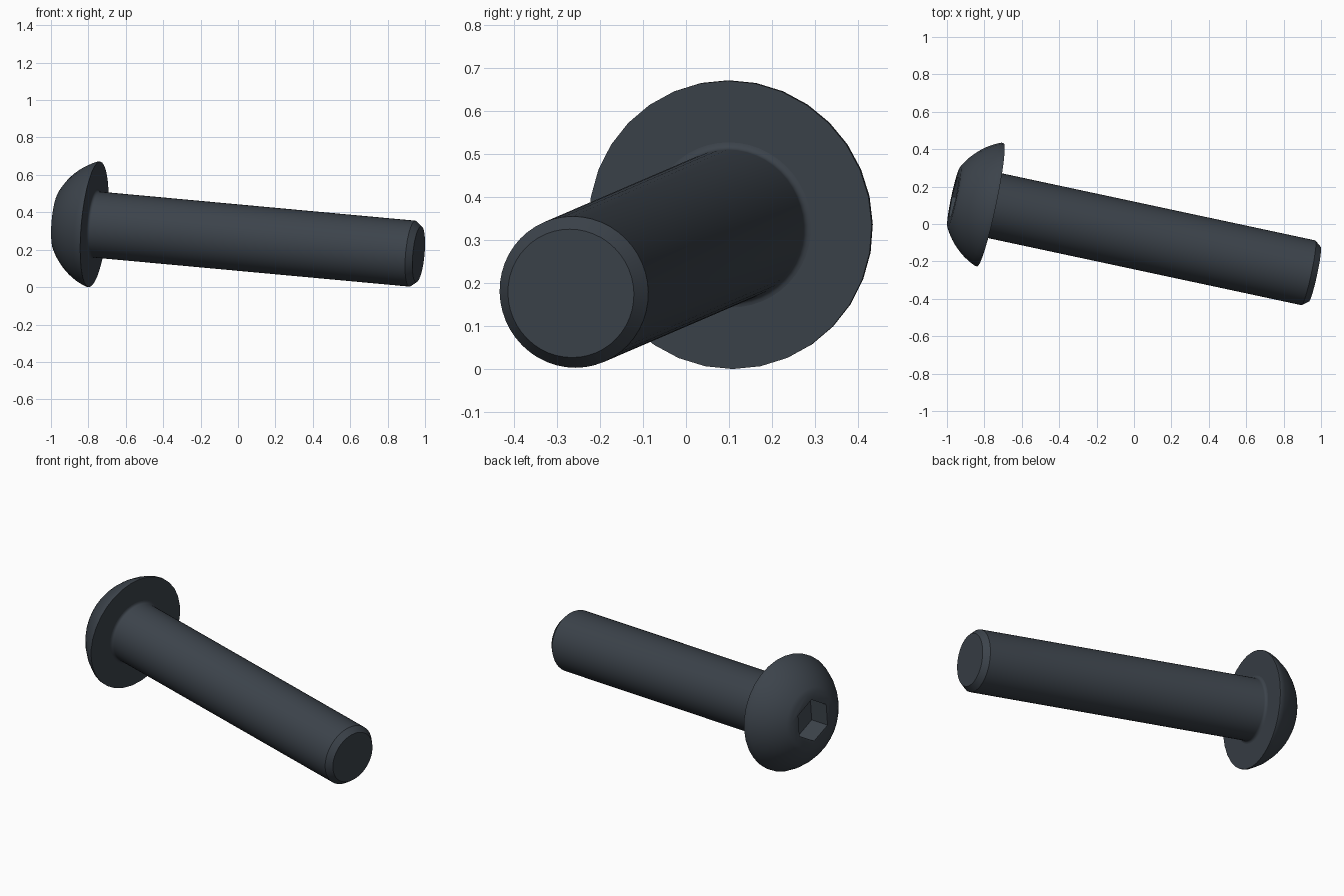
import bpy, bmesh
from math import cos, sin, pi, atan2, hypot
from mathutils import Matrix, Vector

cube = bpy.data.objects.get("Cube")
if cube:
    bpy.data.objects.remove(cube)

# Dark steel finish
steel = bpy.data.materials.new("dark_steel")
steel.use_nodes = True
colour = (0.045, 0.056, 0.07, 1)
steel.diffuse_color = colour
steel.node_tree.nodes["Principled BSDF"].inputs["Base Color"].default_value = colour

# Bolt frame: local z runs from the underside of the head to the tip,
# local x points as nearly upward as the tilt allows
axis = Vector((0.974, -0.2084, -0.0896)).normalized()
length = 1.78
origin = Vector((0.966, -0.268, 0.176)) - axis * length
up = Vector((0, 0, 1))
side = (up - axis * up.dot(axis)).normalized()
frame = Matrix((side, axis.cross(side), axis)).transposed().to_4x4()
frame.translation = origin


def lathe(name, profile, sides):
    """Closed solid turned from (radius, height) points, heights rising."""
    bm = bmesh.new()
    rings = [[bm.verts.new((r * cos(2 * pi * i / sides), r * sin(2 * pi * i / sides), h))
              for i in range(sides)] for r, h in profile]
    for a, b in zip(rings, rings[1:]):
        for i in range(sides):
            j = (i + 1) % sides
            bm.faces.new((a[i], a[j], b[j], b[i]))
    bm.faces.new(rings[0][::-1])
    bm.faces.new(rings[-1])
    mesh = bpy.data.meshes.new(name)
    bm.to_mesh(mesh)
    bm.free()
    mesh.materials.append(steel)
    obj = bpy.data.objects.new(name, mesh)
    bpy.context.collection.objects.link(obj)
    obj.matrix_world = frame
    return obj


def activate(obj):
    bpy.ops.object.select_all(action='DESELECT')
    obj.select_set(True)
    bpy.context.view_layer.objects.active = obj


# Domed head: a spherical arc between the flat top and the thin rim
rim, top, height, lip, centre = 0.337, 0.165, 0.2, 0.012, 0.124
ball = hypot(rim, lip + centre)
start = atan2(top, height + centre)
end = atan2(rim, lip + centre)
steps = 10
dome = []
for k in range(steps + 1):
    a = start + (end - start) * k / steps
    dome.append((ball * sin(a), centre - ball * cos(a)))
head = lathe("head", dome + [(rim, 0)], 32)

# Hexagonal drive socket
depth = 0.13
cutter = lathe("socket_cutter", [(0.123, -height - 0.1), (0.123, depth - height)], 6)
cutter.hide_render = True
activate(head)
cut = head.modifiers.new("socket", 'BOOLEAN')
cut.operation = 'DIFFERENCE'
cut.solver = 'EXACT'
cut.object = cutter
bpy.ops.object.modifier_apply(modifier=cut.name)
bpy.data.objects.remove(cutter)

# Shaft with a small fillet under the head and a chamfered tip
radius, fillet = 0.177, 0.016
curve = [(radius + fillet * (1 - sin(a)), fillet * (1 - cos(a)))
         for a in (pi / 8 * k for k in range(5))]
shaft = lathe("shaft", [(radius + fillet, -0.02)] + curve
              + [(radius, length - 0.034), (0.15, length)], 48)

for part in (head, shaft):
    activate(part)
    bpy.ops.object.shade_smooth_by_angle(angle=pi / 6)
